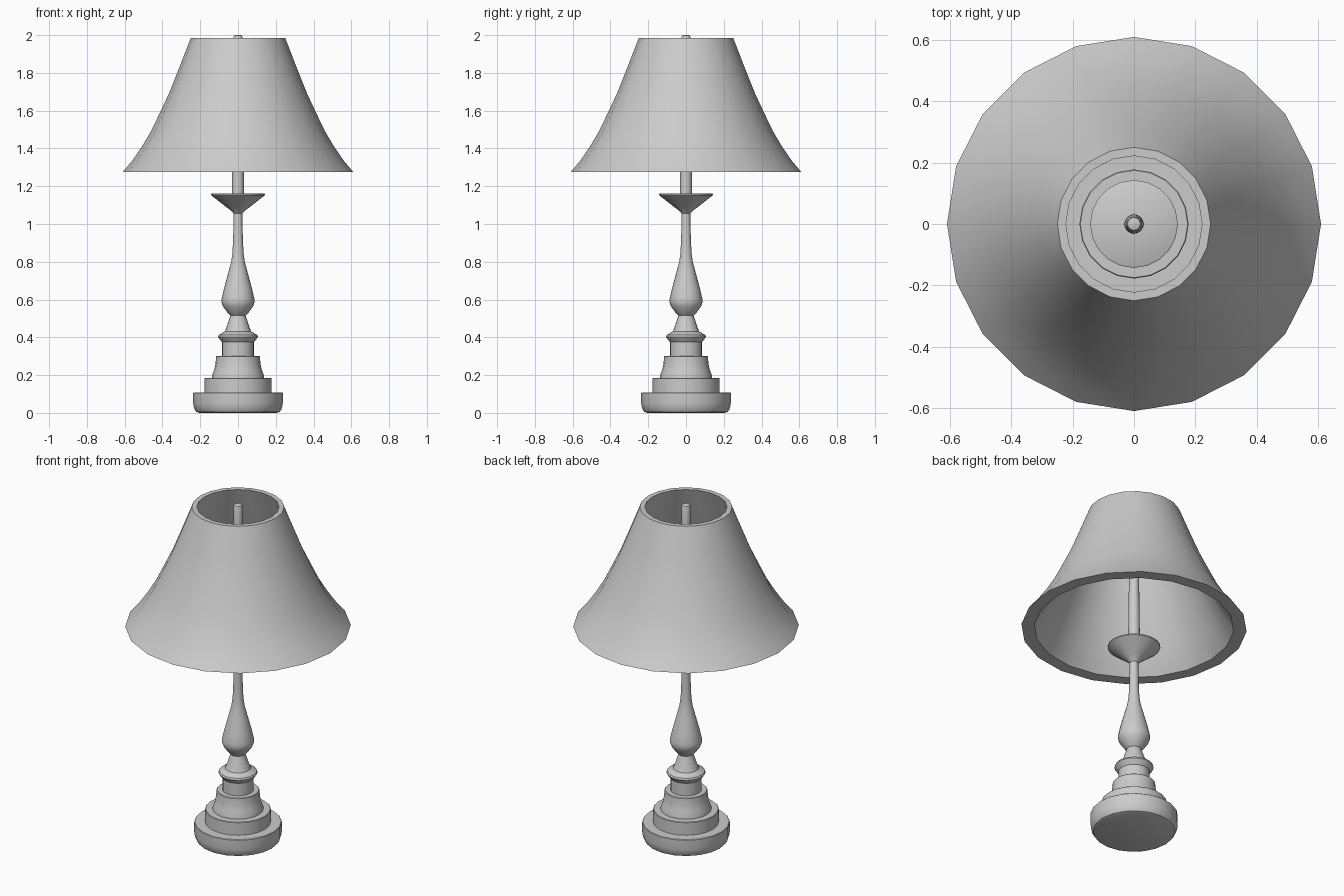
import bpy, bmesh, math

SIDES = 20

def lathe(name, profile, closed=False, sides=SIDES):
    """Spin (radius, z) points round z; open profiles get end caps."""
    bm = bmesh.new()
    rings = []
    for r, z in profile:
        rings.append([bm.verts.new((r * math.cos(2 * math.pi * i / sides),
                                    r * math.sin(2 * math.pi * i / sides), z))
                      for i in range(sides)])
    pairs = list(zip(rings, rings[1:]))
    if closed:
        pairs.append((rings[-1], rings[0]))
    for a, b in pairs:
        for i in range(sides):
            j = (i + 1) % sides
            bm.faces.new((a[i], a[j], b[j], b[i]))
    if not closed:
        bm.faces.new(rings[0][::-1])
        bm.faces.new(rings[-1])
    bmesh.ops.recalc_face_normals(bm, faces=bm.faces[:])
    mesh = bpy.data.meshes.new(name)
    bm.to_mesh(mesh)
    bm.free()
    ob = bpy.data.objects.new(name, mesh)
    bpy.context.collection.objects.link(ob)
    bpy.ops.object.select_all(action='DESELECT')
    ob.select_set(True)
    bpy.context.view_layer.objects.active = ob
    bpy.ops.object.shade_smooth_by_angle(angle=math.radians(35))
    return ob

# Stepped foot
lathe("base", [(0.205, 0), (0.222, 0.006), (0.233, 0.025), (0.237, 0.05),
               (0.237, 0.106), (0.234, 0.109), (0.178, 0.109),
               (0.178, 0.183), (0.175, 0.186), (0.138, 0.186),
               (0.136, 0.202), (0.126, 0.228), (0.119, 0.26),
               (0.116, 0.298), (0.113, 0.301), (0.085, 0.301)])

# Turned collar and baluster stem
lathe("stem", [(0.085, 0.295), (0.085, 0.375), (0.094, 0.386), (0.106, 0.403),
               (0.102, 0.413), (0.07, 0.43), (0.06, 0.455), (0.04, 0.515),
               (0.055, 0.53), (0.08, 0.565), (0.087, 0.585), (0.086, 0.605),
               (0.075, 0.655), (0.052, 0.74), (0.036, 0.80), (0.029, 0.85),
               (0.025, 0.95), (0.023, 1.06)])

# Drip cup
lathe("cup", [(0.023, 1.055), (0.034, 1.068), (0.06, 1.088), (0.142, 1.152),
              (0.143, 1.158), (0.138, 1.161)])

# Rod through the shade
lathe("rod", [(0.032, 1.155), (0.031, 1.30), (0.024, 1.85), (0.024, 1.99),
              (0.021, 1.997), (0.014, 2.0)])

# Flared shade with thick wall, open at both ends
outer = [(0.61, 1.276), (0.56, 1.335), (0.51, 1.408), (0.461, 1.49),
         (0.413, 1.59), (0.375, 1.69), (0.34, 1.79), (0.25, 1.985)]
outer[-2:] = [(0.318, 1.81), (0.25, 1.985)]
outer[5] = (0.366, 1.69)
inner = [(0.222, 1.985), (0.29, 1.80), (0.335, 1.68), (0.38, 1.575),
         (0.425, 1.473), (0.47, 1.386), (0.502, 1.33), (0.54, 1.276)]
lathe("lampshade", outer + inner, closed=True)
